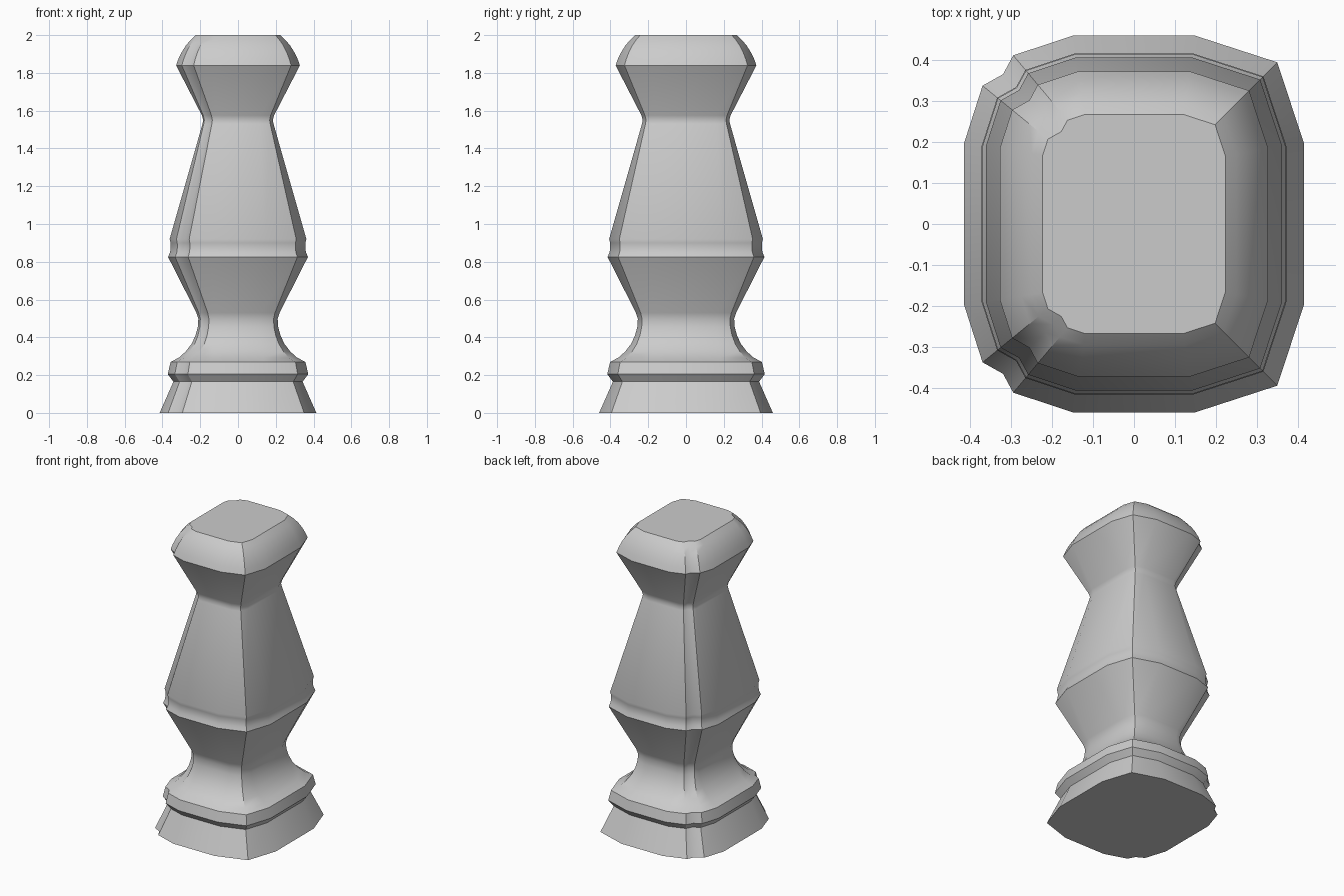
import bpy, bmesh
from mathutils import Vector

if "Cube" in bpy.data.objects:
    bpy.data.objects.remove(bpy.data.objects["Cube"])

# Back half of the base footprint, right to left; left corner carries a small notch
half = [(0.415, 0.198), (0.35, 0.395), (0.15, 0.46), (-0.15, 0.46),
        (-0.295, 0.412), (-0.32, 0.366), (-0.37, 0.338), (-0.415, 0.198)]
section = [Vector(p) for p in half] + [Vector((x, -y)) for x, y in reversed(half)]

# Side profile: height, half width in x
profile = [(0, 0.415), (0.165, 0.342), (0.205, 0.372), (0.27, 0.357),
           (0.293, 0.312), (0.325, 0.277), (0.365, 0.246), (0.41, 0.225),
           (0.455, 0.213), (0.497, 0.21), (0.53, 0.22),
           (0.825, 0.37), (0.85, 0.36), (0.875, 0.356), (0.90, 0.357), (0.92, 0.362),
           (1.53, 0.188), (1.55, 0.184), (1.575, 0.191),
           (1.84, 0.328), (1.875, 0.315), (1.91, 0.298),
           (1.945, 0.276), (1.975, 0.25), (2.0, 0.223)]


def inset(points, d):
    """Mitred inset of a counter-clockwise outline."""
    result = []
    n = len(points)
    for i, p in enumerate(points):
        a = (p - points[i - 1]).normalized()
        b = (points[(i + 1) % n] - p).normalized()
        na, nb = Vector((-a.y, a.x)), Vector((-b.y, b.x))
        result.append(p + (na + nb) * d / (1 + na.dot(nb)))
    return result


# Turned post: footprint inset along the profile, joined ring by ring
bm = bmesh.new()
rings = []
for z, w in profile:
    outline = inset(section, 0.415 - w)
    rings.append([bm.verts.new((p.x, p.y, z)) for p in outline])
count = len(section)
for low, high in zip(rings, rings[1:]):
    for i in range(count):
        j = (i + 1) % count
        bm.faces.new((low[i], low[j], high[j], high[i]))
bm.faces.new(rings[-1])
bm.faces.new(list(reversed(rings[0])))
bmesh.ops.recalc_face_normals(bm, faces=bm.faces[:])

mesh = bpy.data.meshes.new("carved_post")
bm.to_mesh(mesh)
bm.free()
post = bpy.data.objects.new("carved_post", mesh)
bpy.context.collection.objects.link(post)
bpy.context.view_layer.objects.active = post
post.select_set(True)
bpy.ops.object.shade_smooth_by_angle(angle=0.56)
